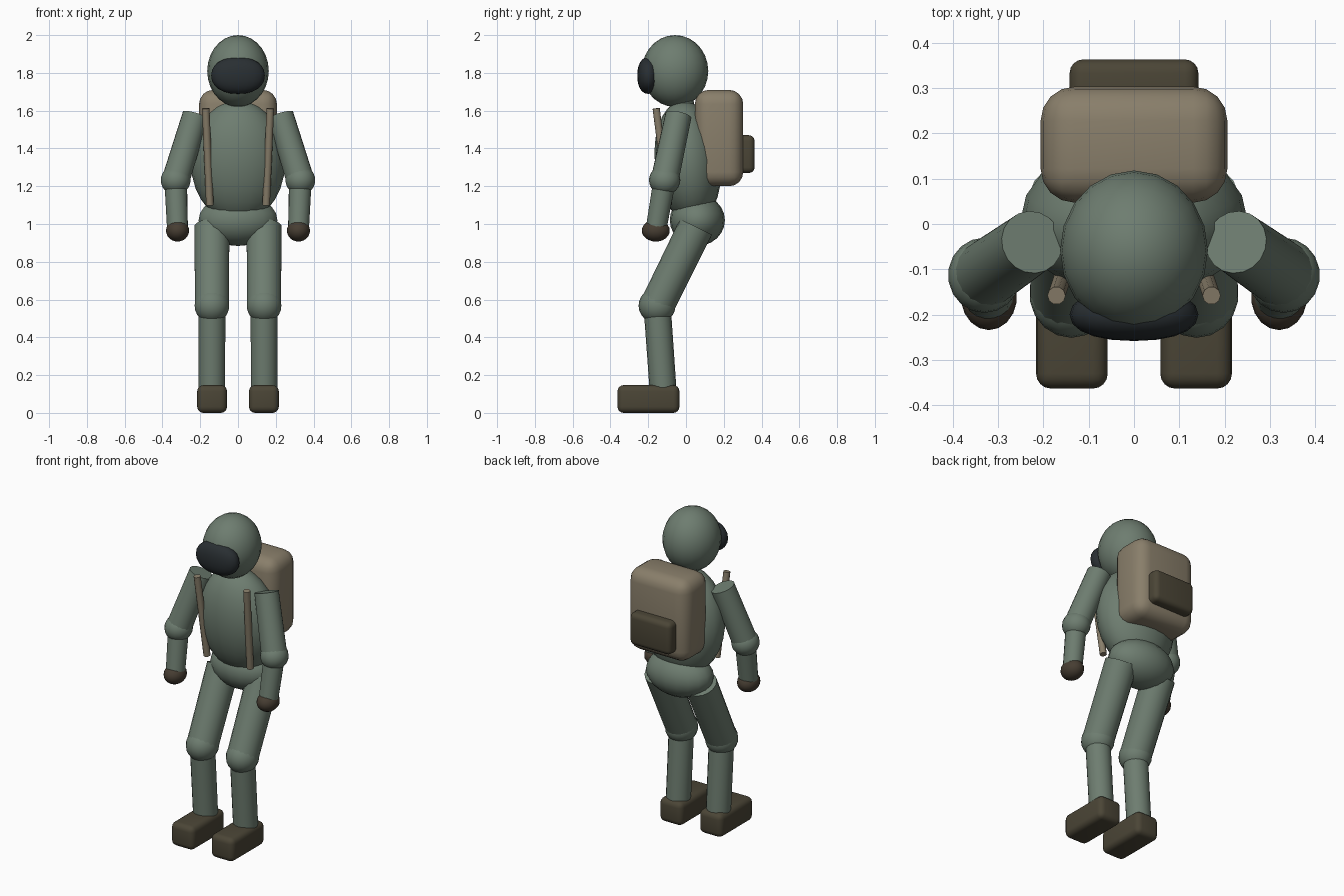
import bpy, bmesh, math
from mathutils import Vector, Matrix

if "Cube" in bpy.data.objects:
    bpy.data.objects.remove(bpy.data.objects["Cube"])


def material(name, rgb):
    m = bpy.data.materials.new(name)
    m.diffuse_color = (*rgb, 1)
    m.use_nodes = True
    m.node_tree.nodes["Principled BSDF"].inputs["Base Color"].default_value = m.diffuse_color
    return m


SUIT = material("suit green", (0.155, 0.205, 0.162))
PACK = material("canvas tan", (0.25, 0.21, 0.145))
DARK = material("boot brown", (0.07, 0.06, 0.037))
GLOVE = material("glove brown", (0.062, 0.047, 0.032))
GLASS = material("visor dark", (0.022, 0.028, 0.032))


def finish(name, bm, mat, angle=40):
    me = bpy.data.meshes.new(name)
    bmesh.ops.recalc_face_normals(bm, faces=bm.faces)
    bm.to_mesh(me)
    bm.free()
    me.materials.append(mat)
    ob = bpy.data.objects.new(name, me)
    bpy.context.collection.objects.link(ob)
    bpy.ops.object.select_all(action='DESELECT')
    ob.select_set(True)
    bpy.context.view_layer.objects.active = ob
    bpy.ops.object.shade_smooth_by_angle(angle=math.radians(angle))
    return ob


def ball(name, loc, radii, mat, tilt=0, power=1.0, seg=18, rings=12):
    """Ellipsoid; power below 1 makes it boxier."""
    bm = bmesh.new()
    bmesh.ops.create_uvsphere(bm, u_segments=seg, v_segments=rings, radius=1)
    for v in bm.verts:
        v.co = Vector([math.copysign(abs(c) ** power, c) * r for c, r in zip(v.co, radii)])
    bm.transform(Matrix.Translation(loc) @ Matrix.Rotation(math.radians(tilt), 4, 'X'))
    return finish(name, bm, mat)


def limb(name, a, b, r1, r2, mat, seg=18):
    """Capped cylinder running from a to b."""
    a, b = Vector(a), Vector(b)
    d = b - a
    bm = bmesh.new()
    bmesh.ops.create_cone(bm, cap_ends=True, segments=seg, radius1=r1, radius2=r2, depth=d.length)
    bm.transform(Matrix.Translation((a + b) / 2) @ d.to_track_quat('Z', 'Y').to_matrix().to_4x4())
    return finish(name, bm, mat)


def box(name, lo, hi, bevel, mat, seg=4):
    """Rounded box between two corners."""
    lo, hi = Vector(lo), Vector(hi)
    bm = bmesh.new()
    bmesh.ops.create_cube(bm, size=1)
    bm.transform(Matrix.Translation((lo + hi) / 2) @ Matrix.Diagonal((*(hi - lo), 1)))
    bmesh.ops.bevel(bm, geom=bm.edges[:], offset=bevel, segments=seg, profile=0.5, affect='EDGES')
    return finish(name, bm, mat)


# Body core
ball("torso", (0, 0.01, 1.33), (0.25, 0.175, 0.325), SUIT, tilt=6, seg=20, rings=14)
ball("pelvis", (0, 0.06, 1.02), (0.212, 0.146, 0.136), SUIT)
limb("neck", (0, -0.01, 1.56), (0, -0.03, 1.68), 0.065, 0.065, SUIT)

# Helmet and visor
ball("helmet", (0, -0.058, 1.81), (0.163, 0.176, 0.19), SUIT, seg=20, rings=14)
ball("visor", (0, -0.2, 1.786), (0.142, 0.058, 0.097), GLASS, power=0.9, seg=20)

# Backpack and its pocket
box("backpack", (-0.206, 0.047, 1.2), (0.206, 0.303, 1.71), 0.075, PACK)
box("backpack_pocket", (-0.142, 0.25, 1.27), (0.142, 0.363, 1.47), 0.03, DARK)

# Paired limbs and straps
for side, s in (("left", 1), ("right", -1)):
    # Strap
    limb(side + "_strap", (s * 0.149, -0.092, 1.1), (s * 0.171, -0.158, 1.612), 0.02, 0.02, PACK, 10)
    # Arm
    elbow = (s * 0.33, -0.113, 1.232)
    wrist = (s * 0.32, -0.16, 0.965)
    limb(side + "_upper_arm", (s * 0.225, -0.04, 1.575), elbow, 0.07, 0.074, SUIT)
    ball(side + "_elbow", elbow, (0.08, 0.083, 0.078), SUIT)
    limb(side + "_forearm", elbow, wrist, 0.06, 0.055, SUIT)
    ball(side + "_glove", wrist, (0.062, 0.074, 0.058), GLOVE)
    # Leg
    knee = (s * 0.138, -0.153, 0.568)
    ankle = (s * 0.138, -0.12, 0.1)
    limb(side + "_thigh", (s * 0.138, 0.053, 0.985), knee, 0.094, 0.091, SUIT)
    ball(side + "_knee", knee, (0.093, 0.098, 0.094), SUIT)
    limb(side + "_shin", knee, ankle, 0.072, 0.071, SUIT)
    box(side + "_boot", (s * 0.137 - 0.079, -0.363, 0), (s * 0.137 + 0.079, -0.035, 0.147), 0.033, DARK)
